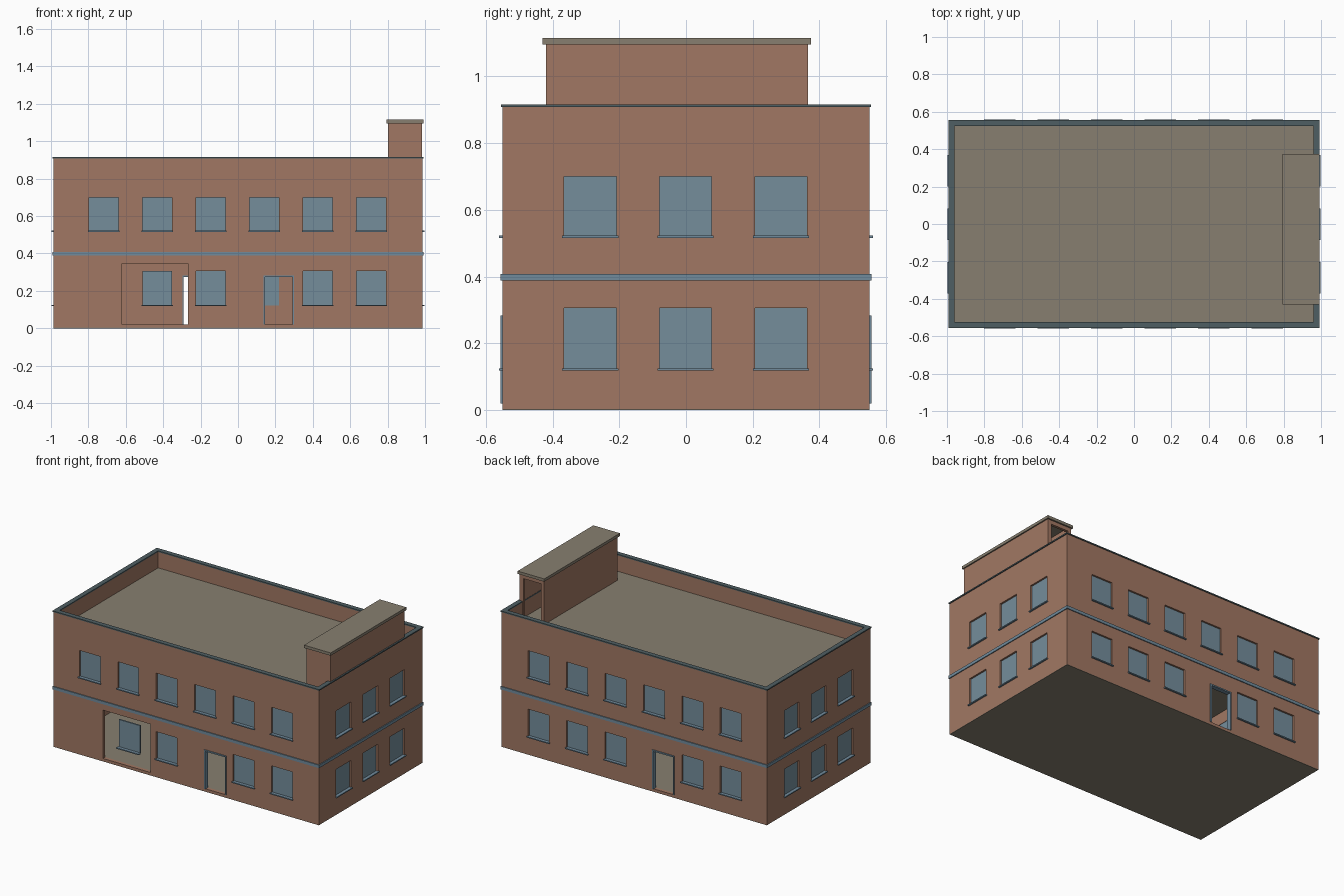
import bpy, bmesh
from mathutils import Vector

cube = bpy.data.objects.get("Cube")
if cube:
    bpy.data.objects.remove(cube, do_unlink=True)


def material(name, rgb):
    lin = [(c / 255) ** 2.2 for c in rgb] + [1]
    m = bpy.data.materials.new(name)
    m.use_nodes = True
    m.diffuse_color = lin
    m.node_tree.nodes["Principled BSDF"].inputs["Base Color"].default_value = lin
    return m


BRICK = material("brick", (160, 119, 99))
GLASS = material("blue glass", (116, 140, 154))
TRIM = material("blue trim", (112, 138, 155))
CAP = material("dark slate", (80, 95, 99))
STONE = material("concrete", (134, 126, 111))


def boxes(name, spans, mat):
    """One object made of boxes, each given as (x0, x1, y0, y1, z0, z1)."""
    bm = bmesh.new()
    for x0, x1, y0, y1, z0, z1 in spans:
        lo, hi = Vector((x0, y0, z0)), Vector((x1, y1, z1))
        for v in bmesh.ops.create_cube(bm, size=1)["verts"]:
            v.co = (lo + hi) / 2 + v.co * (hi - lo)
    mesh = bpy.data.meshes.new(name)
    bm.to_mesh(mesh)
    bm.free()
    mesh.materials.append(mat)
    ob = bpy.data.objects.new(name, mesh)
    bpy.context.collection.objects.link(ob)
    return ob


def cut(target, name, spans):
    cutter = boxes(name, spans, BRICK)
    cutter.hide_render = True
    cutter.hide_viewport = True
    mod = target.modifiers.new(name, "BOOLEAN")
    mod.operation = "DIFFERENCE"
    mod.solver = "EXACT"
    mod.object = cutter


def ring(x, y, t, z0, z1):
    """Four bars running round a rectangle of half sizes x, y."""
    return [(-x, x, -y, t - y, z0, z1), (-x, x, y - t, y, z0, z1),
            (-x, t - x, t - y, y - t, z0, z1), (x - t, x, t - y, y - t, z0, z1)]


def on_wall(axis, side, u0, u1, inner, outer, z0, z1):
    """Box on a wall: u runs along it, inner and outer are distances from the centre."""
    a, b = sorted((side * inner, side * outer))
    return (u0, u1, a, b, z0, z1) if axis == "y" else (a, b, u0, u1, z0, z1)


W, D, H, T = 0.987, 0.55, 0.908, 0.024
ROOF, FLOOR = 0.8, 0.02
FACE = {"x": W, "y": D}

# Window positions on every wall and both storeys
windows = []
for side in (-1, 1):
    for z0, z1 in ((0.122, 0.306), (0.52, 0.70)):
        for i in range(6):
            ground = z0 < 0.3
            if ground and side < 0 and i in (0, 3):
                continue
            if ground and side > 0 and i == 2:
                continue
            windows.append(("y", side, -0.718 + 0.286 * i, z0, z1))
        for i in range(3):
            windows.append(("x", side, -0.287 + 0.286 * i, z0, z1))

openings, panes, sills = [], [], []
for axis, side, u, z0, z1 in windows:
    f = FACE[axis]
    openings.append(on_wall(axis, side, u - 0.078, u + 0.078, f - 0.05, f + 0.02, z0, z1))
    panes.append(on_wall(axis, side, u - 0.079, u + 0.079, f - 0.022, f - 0.012, z0 - 0.001, z1 + 0.001))
    sills.append(on_wall(axis, side, u - 0.084, u + 0.084, f - 0.012, f + 0.01, z0 - 0.004, z0 + 0.003))

# Doorways: a wide loading door in front, a small door front and back
openings.append(on_wall("y", -1, -0.62, -0.268, D - 0.05, D + 0.02, FLOOR, 0.345))
frames = []
for side, u in ((-1, 0.218), (1, -0.218)):
    openings.append(on_wall("y", side, u - 0.08, u + 0.08, D - 0.05, D + 0.02, FLOOR, 0.282))
    for e in (-1, 1):
        a, b = sorted((u + e * 0.073, u + e * 0.082))
        frames.append(on_wall("y", side, a, b, D - T, D + 0.006, FLOOR, 0.283))
    frames.append(on_wall("y", side, u - 0.073, u + 0.073, D - T, D + 0.006, 0.274, 0.283))

walls = boxes("brick_walls", [(-W, W, -D, D, 0.003, H)], BRICK)
cut(walls, "room_cutter", [(T - W, W - T, T - D, D - T, -0.1, 1.2)])
cut(walls, "opening_cutter", openings)
boxes("window_panes", panes, GLASS)
boxes("window_sills", sills, TRIM)
boxes("door_frames", frames, TRIM)

# Floor, roof deck, storey band and parapet cap
boxes("base_plate", [(-W, W, -D, D, 0, 0.003)], STONE)
boxes("ground_floor", [(T - W, W - T, T - D, D - T, 0.003, FLOOR)], STONE)
boxes("roof_deck", [(T - W, W - T, T - D, D - T, ROOF - 0.02, ROOF)], STONE)
boxes("storey_band", ring(W + 0.006, D + 0.006, 0.01, 0.388, 0.408), TRIM)
boxes("parapet_cap", ring(W + 0.006, D + 0.005, T + 0.008, H, H + 0.008), CAP)

# Roof house with an open doorway at the back end
house = boxes("roof_house", [(0.803, 0.983, -0.42, 0.365, ROOF, 1.096)], BRICK)
cut(house, "roof_house_cutter", [(0.82, 0.963, -0.403, 0.348, ROOF - 0.1, 1.2)])
cut(house, "roof_doorway_cutter", [(0.824, 0.955, 0.3, 0.4, ROOF - 0.1, 1.07)])
boxes("roof_house_cap", [(0.793, 0.991, -0.43, 0.375, 1.096, 1.115)], STONE)
